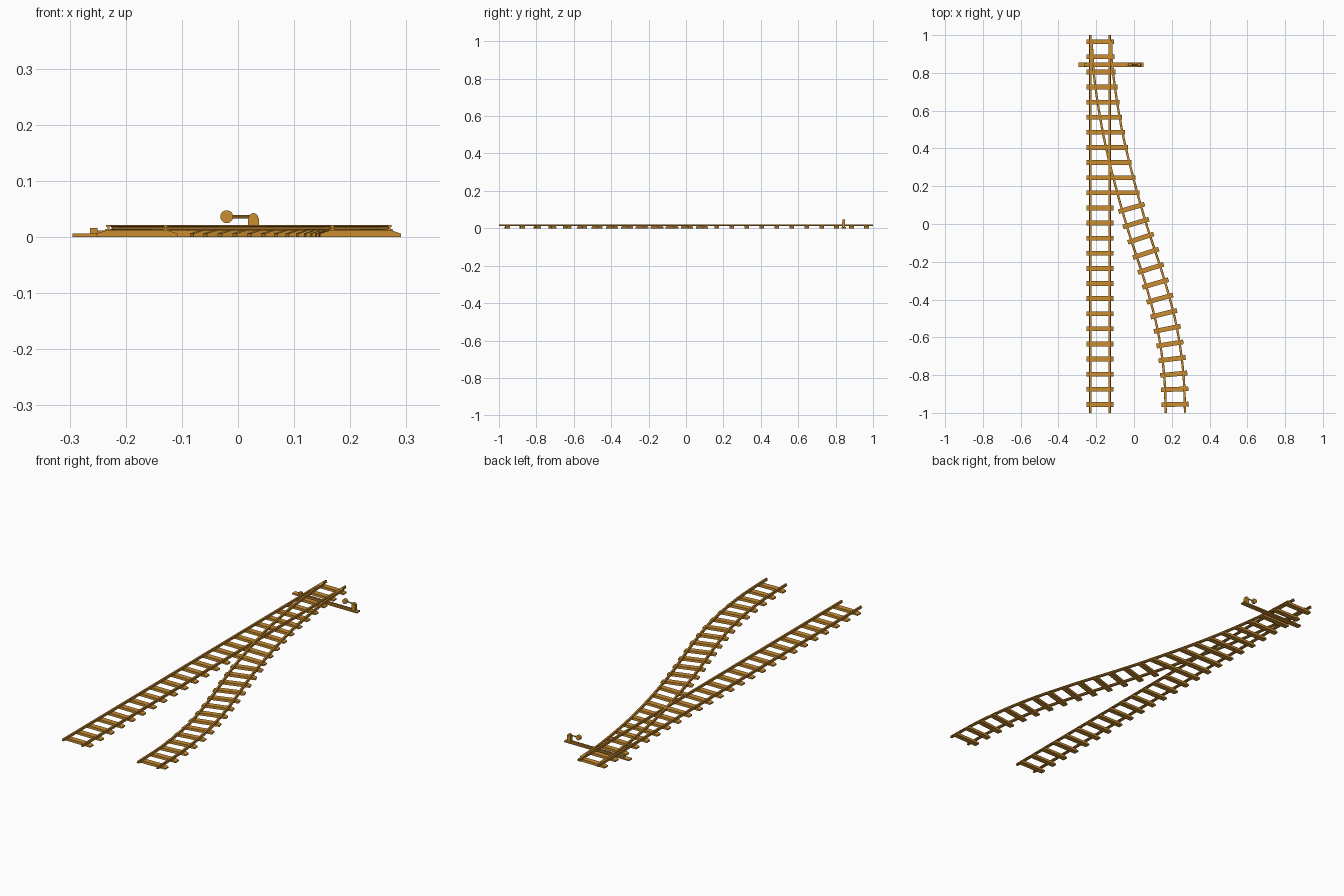
import bpy
import bmesh
from math import pi, atan2
from mathutils import Vector, Matrix

if "Cube" in bpy.data.objects:
    bpy.data.objects.remove(bpy.data.objects["Cube"], do_unlink=True)

wood = bpy.data.materials.new("warm ochre")
wood.use_nodes = True
wood.diffuse_color = (0.60, 0.27, 0.03, 1)
wood.node_tree.nodes["Principled BSDF"].inputs["Base Color"].default_value = wood.diffuse_color


def finish(name, bm):
    bmesh.ops.recalc_face_normals(bm, faces=bm.faces)
    mesh = bpy.data.meshes.new(name)
    bm.to_mesh(mesh)
    bm.free()
    mesh.materials.append(wood)
    obj = bpy.data.objects.new(name, mesh)
    bpy.context.collection.objects.link(obj)
    return obj


def sweep(name, path, profile):
    """Carry a closed (side, height) profile along a ground path."""
    bm = bmesh.new()
    rings = []
    for i, p in enumerate(path):
        t = (path[min(i + 1, len(path) - 1)] - path[max(i - 1, 0)]).normalized()
        side = Vector((-t.y, t.x))
        rings.append([bm.verts.new((*(p + side * s), z)) for s, z in profile])
    n = len(profile)
    for a, b in zip(rings, rings[1:]):
        for k in range(n):
            bm.faces.new((a[k], a[(k + 1) % n], b[(k + 1) % n], b[k]))
    bm.faces.new(rings[0])
    bm.faces.new(rings[-1])
    return finish(name, bm)


def box(name, x0, x1, y0, y1, z0, z1):
    bm = bmesh.new()
    bmesh.ops.create_cube(bm, size=1)
    for v in bm.verts:
        v.co = (x1 if v.co.x > 0 else x0, y1 if v.co.y > 0 else y0, z1 if v.co.z > 0 else z0)
    return finish(name, bm)


def cylinder(name, centre, radius, length, axis, sides=16):
    bm = bmesh.new()
    turn = Matrix.Rotation(pi / 2, 4, axis)
    bmesh.ops.create_cone(bm, cap_ends=True, segments=sides, radius1=radius, radius2=radius,
                          depth=length, matrix=Matrix.Translation(centre) @ turn)
    return finish(name, bm)


def sleeper(name, x, y, length, angle=0):
    """Flat tie with sloping top ends."""
    h, w = length / 2, 0.0125
    outline = [(-h, 0), (h, 0), (h, 0.006), (h - 0.018, 0.012), (-h + 0.018, 0.012), (-h, 0.006)]
    bm = bmesh.new()
    front, back = [[bm.verts.new((s, d, z)) for s, z in outline] for d in (-w, w)]
    bm.faces.new(front)
    bm.faces.new(back)
    for k in range(len(outline)):
        j = (k + 1) % len(outline)
        bm.faces.new((front[k], front[j], back[j], back[k]))
    bm.transform(Matrix.Translation((x, y, 0)) @ Matrix.Rotation(angle, 4, 'Z'))
    return finish(name, bm)


# Centre line of the diverging track, as (y, x) knots
KNOTS = [(-1, .219), (-.79, .21), (-.55, .175), (-.31, .112), (0, .012),
         (.25, -.058), (.5, -.116), (.8, -.162), (1, -.173)]


def slope(i):
    if i in (0, len(KNOTS) - 1):
        return -0.03
    (ya, xa), (yb, xb) = KNOTS[i - 1], KNOTS[i + 1]
    return (xb - xa) / (yb - ya)


def branch_x(y):
    i = max(k for k in range(len(KNOTS) - 1) if KNOTS[k][0] <= y or k == 0)
    (y0, x0), (y1, x1) = KNOTS[i], KNOTS[i + 1]
    d = y1 - y0
    t = (y - y0) / d
    ease = t * t * (3 - 2 * t)
    return (x0 + (x1 - x0) * ease + slope(i) * d * t * (1 - t) ** 2
            - slope(i + 1) * d * t * t * (1 - t))


def branch_normal(y):
    e = 0.01
    g = (branch_x(min(y + e, 1)) - branch_x(max(y - e, -1))) / (2 * e)
    return Vector((1, -g)).normalized()


# Rails with foot, web and head
half = [(.006, .0115), (.006, .0135), (.002, .0145), (.002, .0175), (.004, .0185), (.004, .0215)]
rail_profile = half + [(-s, z) for s, z in reversed(half)]
GAUGE = 0.051
MAIN_X = -0.18
for label, sign in (("left", 1), ("right", -1)):
    sweep(f"main_rail_{label}", [Vector((MAIN_X + sign * GAUGE, y)) for y in (-1, 1)], rail_profile)
    path = []
    for k in range(61):
        y = -1 + 1.97 * k / 60
        p = Vector((branch_x(y), y)) + branch_normal(y) * sign * GAUGE
        p.y = max(p.y, -1)
        path.append(p)
    sweep(f"branch_rail_{label}", path, rail_profile)

# Sleepers: long ones carry both tracks, then the tracks separate
PITCH = 0.08
for k in range(25):
    y = 0.965 - PITCH * k
    x0, x1 = -0.252, -0.108
    if k < 11:
        x1 = max(x1, branch_x(y) + GAUGE + 0.014)
    sleeper(f"main_sleeper_{k + 1}", (x0 + x1) / 2, y, x1 - x0)
    if k >= 11:
        n = branch_normal(y)
        sleeper(f"branch_sleeper_{k - 10}", branch_x(y), y, 0.144, atan2(n.y, n.x))

# Switch machinery on its long tie
Y = 0.843
box("switch_tie", -0.295, 0.05, Y - 0.0125, Y + 0.0125, 0, 0.006)
box("throw_rod", -0.255, 0.025, Y - 0.003, Y + 0.003, 0.006, 0.011)
box("rod_end_block", -0.264, -0.25, Y - 0.008, Y + 0.008, 0.005, 0.016)
box("lever_stand", 0.018, 0.037, Y - 0.008, Y + 0.008, 0.006, 0.034)
cylinder("lever_pivot", (0.0275, Y, 0.034), 0.0085, 0.012, 'X')
cylinder("lever_arm", (0.003, Y, 0.036), 0.003, 0.046, 'Y', 8)
cylinder("lever_weight", (-0.02, Y, 0.036), 0.0115, 0.014, 'X', 20)
